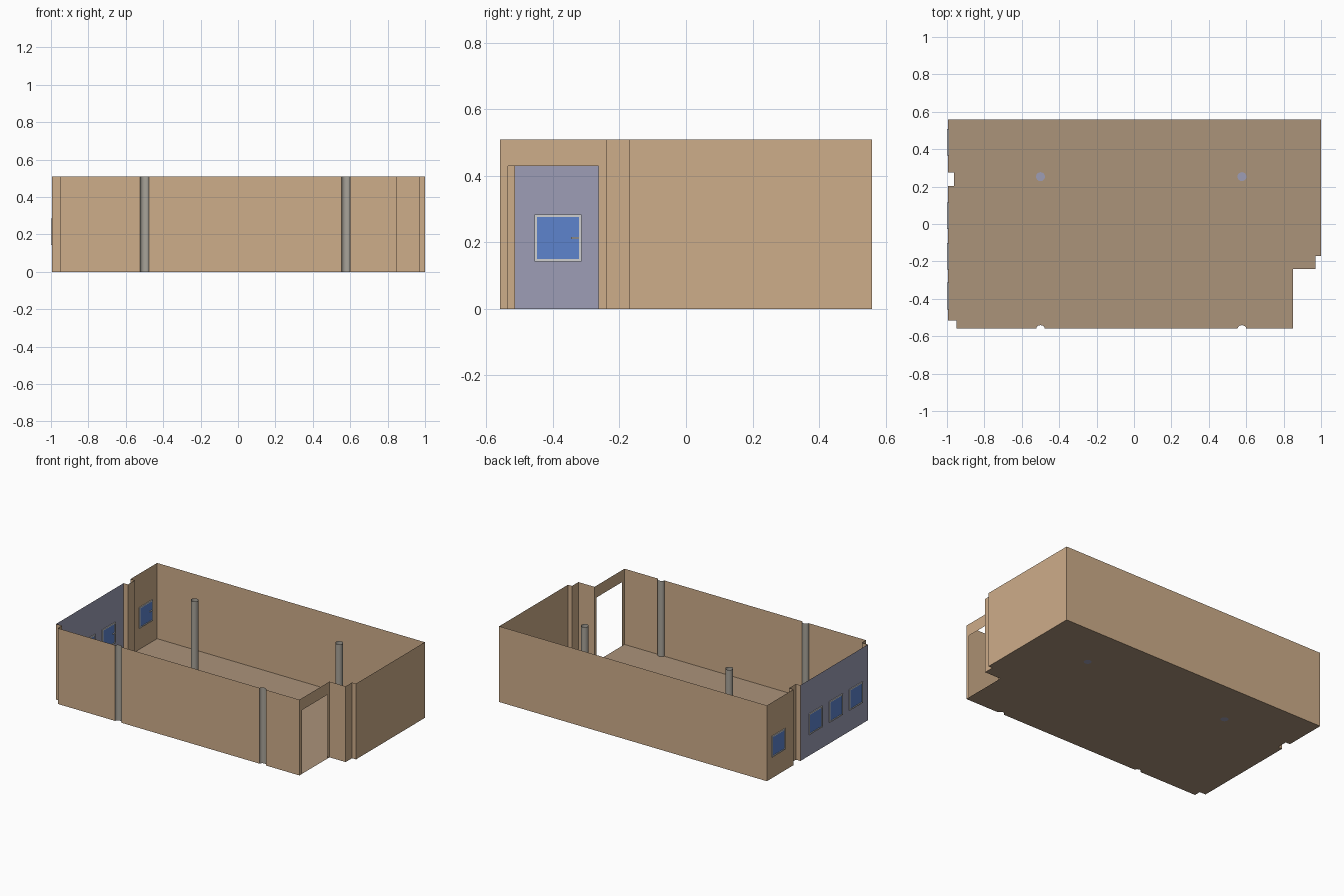
import bpy, bmesh, math

if "Cube" in bpy.data.objects:
    bpy.data.objects.remove(bpy.data.objects["Cube"])

H = 0.51            # wall height
WX = -0.995         # window wall plane
COLS_X = (-0.5, 0.577)


def material(name, rgb):
    lin = [((c / 255 + 0.055) / 1.055) ** 2.4 for c in rgb]
    m = bpy.data.materials.new(name)
    m.diffuse_color = (*lin, 1)
    m.use_nodes = True
    m.node_tree.nodes["Principled BSDF"].inputs["Base Color"].default_value = m.diffuse_color
    return m


TAN = material("tan_wall", (206, 173, 138))
FLOOR = material("floor_brown", (171, 147, 122))
BLUE = material("blue_grey", (157, 158, 182))
GREY = material("concrete_grey", (168, 163, 153))
GLASS = material("window_blue", (93, 132, 205))
FRAME = material("frame_light_grey", (208, 208, 208))


def make_object(name, bm, mats):
    me = bpy.data.meshes.new(name)
    bm.to_mesh(me)
    bm.free()
    for m in mats:
        me.materials.append(m)
    ob = bpy.data.objects.new(name, me)
    bpy.context.collection.objects.link(ob)
    return ob


def boxes(name, mat, spans):
    """One object of axis-aligned boxes given as (x0,x1,y0,y1,z0,z1)."""
    bm = bmesh.new()
    for x0, x1, y0, y1, z0, z1 in spans:
        vs = bmesh.ops.create_cube(bm, size=1)["verts"]
        for v in vs:
            v.co = (x1 if v.co.x > 0 else x0, y1 if v.co.y > 0 else y0, z1 if v.co.z > 0 else z0)
    return make_object(name, bm, [mat])


def circle(cx, cy, r, n=24):
    return [(cx + r * math.cos(2 * math.pi * i / n), cy + r * math.sin(2 * math.pi * i / n))
            for i in range(n)]


def niche(cx, n=12):
    """Half-round pillar bulging into the room from the front wall."""
    return [(cx - 0.023 * math.cos(math.pi * i / n), -0.56 + 0.019 * math.sin(math.pi * i / n), "niche")
            for i in range(n)] + [(cx + 0.023, -0.56, "tan")]


# Room outline, counter-clockwise; the tag describes the wall starting at that point
outline = [(-0.95, -0.56, "tan")]
for cx in COLS_X:
    outline += niche(cx)
outline += [(0.85, -0.56, "door"), (0.85, -0.24, "tan"), (0.97, -0.24, "tan"),
            (0.97, -0.172, "tan"), (1, -0.172, "tan"), (1, 0.56, "tan"),
            (WX, 0.56, "tan"), (WX, 0.276, "tan"), (-0.962, 0.276, "tan"),
            (-0.962, 0.204, "tan"), (WX, 0.204, "blue"), (WX, -0.515, "tan"),
            (-0.95, -0.515, "tan")]

# Walls: single surfaces, with an opening in the door wall
walls, pillars = bmesh.new(), bmesh.new()


def panel(bm, a, b, z0=0, z1=H, mi=0):
    f = bm.faces.new([bm.verts.new(p) for p in
                      ((*a, z0), (*b, z0), (*b, z1), (*a, z1))])
    f.material_index = mi


for i, (x, y, tag) in enumerate(outline):
    a, b = (x, y), outline[(i + 1) % len(outline)][:2]
    if tag == "door":
        d0, d1 = (x, -0.535), (x, -0.263)
        panel(walls, a, d0)
        panel(walls, d0, d1, 0.43)
        panel(walls, d1, b)
    elif tag == "niche":
        panel(pillars, a, b)
    else:
        panel(walls, a, b, mi=1 if tag == "blue" else 0)
for bm in (walls, pillars):
    bmesh.ops.remove_doubles(bm, verts=bm.verts, dist=1e-5)
for f in pillars.faces:
    f.smooth = True
make_object("walls", walls, [TAN, BLUE])
make_object("wall_pillars", pillars, [GREY])

# Floor with round holes under the columns
bm = bmesh.new()
for loop in [[p[:2] for p in outline]] + [circle(cx, 0.253, 0.024) for cx in COLS_X]:
    vs = [bm.verts.new((x, y, 0)) for x, y in loop]
    for i, v in enumerate(vs):
        bm.edges.new((v, vs[(i + 1) % len(vs)]))
bmesh.ops.triangle_fill(bm, use_beauty=True, use_dissolve=False, edges=bm.edges[:])
bm.normal_update()
bmesh.ops.reverse_faces(bm, faces=[f for f in bm.faces if f.normal.z < 0])
make_object("floor", bm, [FLOOR])

# Free-standing columns: open tubes with a blue-grey base disc
for k, cx in enumerate(COLS_X):
    bm = bmesh.new()
    pts = circle(cx, 0.253, 0.024)
    for i, p in enumerate(pts):
        panel(bm, p, pts[(i + 1) % len(pts)])
    for f in bm.faces:
        f.smooth = True
    disc = bm.faces.new([bm.verts.new((x, y, 0)) for x, y in pts])
    disc.material_index = 1
    bmesh.ops.remove_doubles(bm, verts=[v for f in bm.faces if f is not disc for v in f.verts], dist=1e-5)
    make_object(f"column_{k + 1}", bm, [GREY, BLUE])

# Windows: frame, glass plate and small inside handle
Z0, Z1, T = 0.142, 0.284, 0.008
for k, yc in enumerate((0.438, 0.043, -0.172, -0.385)):
    y0, y1 = yc - 0.071, yc + 0.071
    fx = (-1.0, -0.99)
    boxes(f"window_frame_{k + 1}", FRAME, [
        (*fx, y0, y1, Z0, Z0 + T), (*fx, y0, y1, Z1 - T, Z1),
        (*fx, y0, y0 + T, Z0 + T, Z1 - T), (*fx, y1 - T, y1, Z0 + T, Z1 - T)])
    boxes(f"window_glass_{k + 1}", GLASS,
          [(WX - 0.002, WX + 0.002, y0 + T, y1 - T, Z0 + T, Z1 - T)])
    boxes(f"window_handle_{k + 1}", FRAME, [(WX, -0.988, y1 - 0.032, y1 - T, 0.211, 0.217)])
